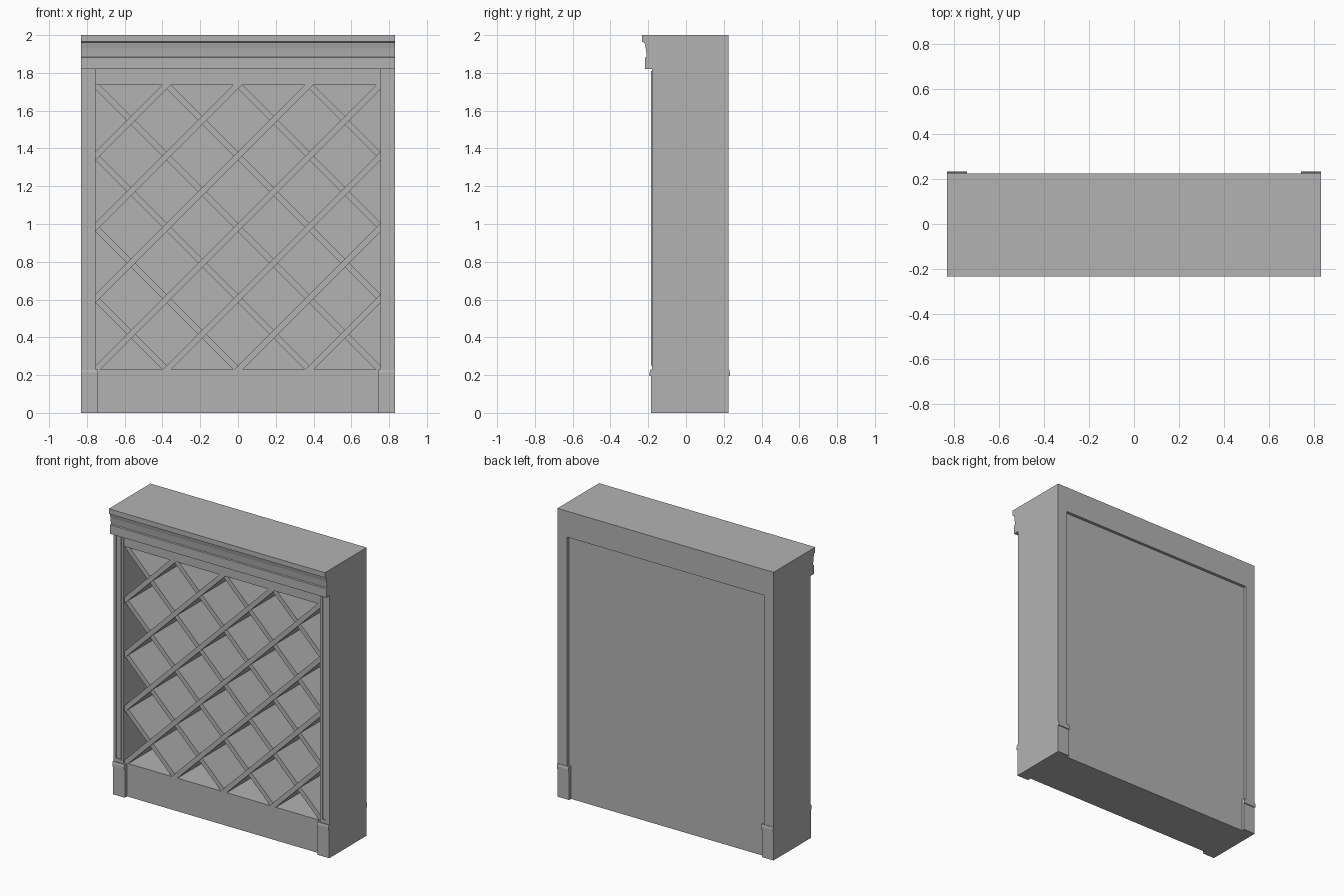
import bpy, bmesh, math
from mathutils import Matrix, Vector

if "Cube" in bpy.data.objects:
    bpy.data.objects.remove(bpy.data.objects["Cube"], do_unlink=True)

GREY = (0.45, 0.45, 0.45, 1)
mat = bpy.data.materials.new("painted_grey")
mat.use_nodes = True
mat.diffuse_color = GREY
mat.node_tree.nodes["Principled BSDF"].inputs["Base Color"].default_value = GREY

W = 0.83                      # half width
IN = 0.755                    # half width of the opening
Z0, Z1 = 0.23, 1.735          # opening bottom and top
BACK, FRONT = 0.225, -0.18


def finish(name, bm):
    bmesh.ops.recalc_face_normals(bm, faces=bm.faces)
    me = bpy.data.meshes.new(name)
    bm.to_mesh(me)
    bm.free()
    me.materials.append(mat)
    ob = bpy.data.objects.new(name, me)
    bpy.context.collection.objects.link(ob)
    return ob


def add_box(bm, x, y, z):
    size = Matrix.Diagonal((x[1] - x[0], y[1] - y[0], z[1] - z[0], 1))
    mid = Vector((sum(x) / 2, sum(y) / 2, sum(z) / 2))
    return bmesh.ops.create_cube(bm, size=1, matrix=Matrix.Translation(mid) @ size)["verts"]


def box(name, x, y, z):
    bm = bmesh.new()
    add_box(bm, x, y, z)
    return finish(name, bm)


def extrude_profile(name, points, x0, x1):
    """Sweep a (y, z) outline along x."""
    bm = bmesh.new()
    face = bm.faces.new([bm.verts.new((x0, y, z)) for y, z in points])
    new = bmesh.ops.extrude_face_region(bm, geom=[face])["geom"]
    bmesh.ops.translate(bm, vec=(x1 - x0, 0, 0),
                        verts=[v for v in new if isinstance(v, bmesh.types.BMVert)])
    return finish(name, bm)


def span(side, a, b):
    return tuple(sorted((side * a, side * b)))


# Carcass sides, corner posts and pillar mouldings
for side, label in ((1, "left"), (-1, "right")):
    box(label + "_side", span(side, IN, W), (FRONT, BACK), (0, 1.82))
    box(label + "_front_post", span(side, 0.74, W), (-0.185, -0.15), (0, 0.2))
    box(label + "_back_post", span(side, 0.74, W), (0.2, BACK + 0.001), (0, 0.2))

    # Stepped caps, front and back
    xs = span(side, 0.74, W)
    for end, face_y in (("front", -0.185), ("back", BACK)):
        out = math.copysign(0.007, face_y)
        cap = [(face_y * 0.8, 0.19), (face_y + out, 0.195), (face_y + out, 0.215),
               (face_y + out * 0.4, 0.23), (face_y * 0.8, 0.23)]
        extrude_profile(f"{label}_{end}_post_cap", cap, *xs)

    # Thin raised frame on the pillar face
    bm = bmesh.new()
    xa, xb, za, zb, t = 0.77, 0.815, 0.25, 1.81, 0.008
    ys = (FRONT - 0.005, FRONT + 0.005)
    for a, b in ((xa, xa + t), (xb - t, xb)):
        add_box(bm, span(side, a, b), ys, (za, zb))
    for a, b in ((za, za + t), (zb - t, zb)):
        add_box(bm, span(side, xa + t, xb - t), ys, (a, b))
    finish(label + "_pillar_frame", bm)

# Plinth, header and back panel
box("plinth", (-IN, IN), (-0.16, 0.2), (0, Z0))
box("header", (-IN, IN), (-0.17, 0.2), (Z1, 1.82))
box("back_panel", (-IN, IN), (0.185, 0.205), (0, 1.82))

# Cornice with a sloped cove, forming the top
cornice = [(BACK, 2), (-0.232, 2), (-0.232, 1.965), (-0.22, 1.96), (-0.213, 1.93),
           (-0.208, 1.885), (-0.217, 1.882), (-0.217, 1.82), (BACK, 1.82)]
extrude_profile("cornice", cornice, -W, W)


# Deep diagonal dividers, trimmed to the opening
def dividers(name, slope, y_front):
    bm = bmesh.new()
    mid = (Z0 + Z1) / 2
    step = 2 * IN / 4
    for i in range(-3, 4):
        verts = add_box(bm, (-1.3, 1.3), (y_front, 0.19), (-0.016, 0.016))
        turn = Matrix.Rotation(-slope * math.pi / 4, 4, "Y")
        bmesh.ops.transform(bm, verts=verts,
                            matrix=Matrix.Translation((0, 0, mid + i * step)) @ turn)
    for co, no in (((IN, 0, 0), (1, 0, 0)), ((-IN, 0, 0), (-1, 0, 0)),
                   ((0, 0, Z1), (0, 0, 1)), ((0, 0, Z0), (0, 0, -1))):
        bmesh.ops.bisect_plane(bm, geom=bm.verts[:] + bm.edges[:] + bm.faces[:],
                               plane_co=co, plane_no=no, clear_outer=True)
    finish(name, bm)


dividers("rising_dividers", 1, -0.165)
dividers("falling_dividers", -1, -0.155)
